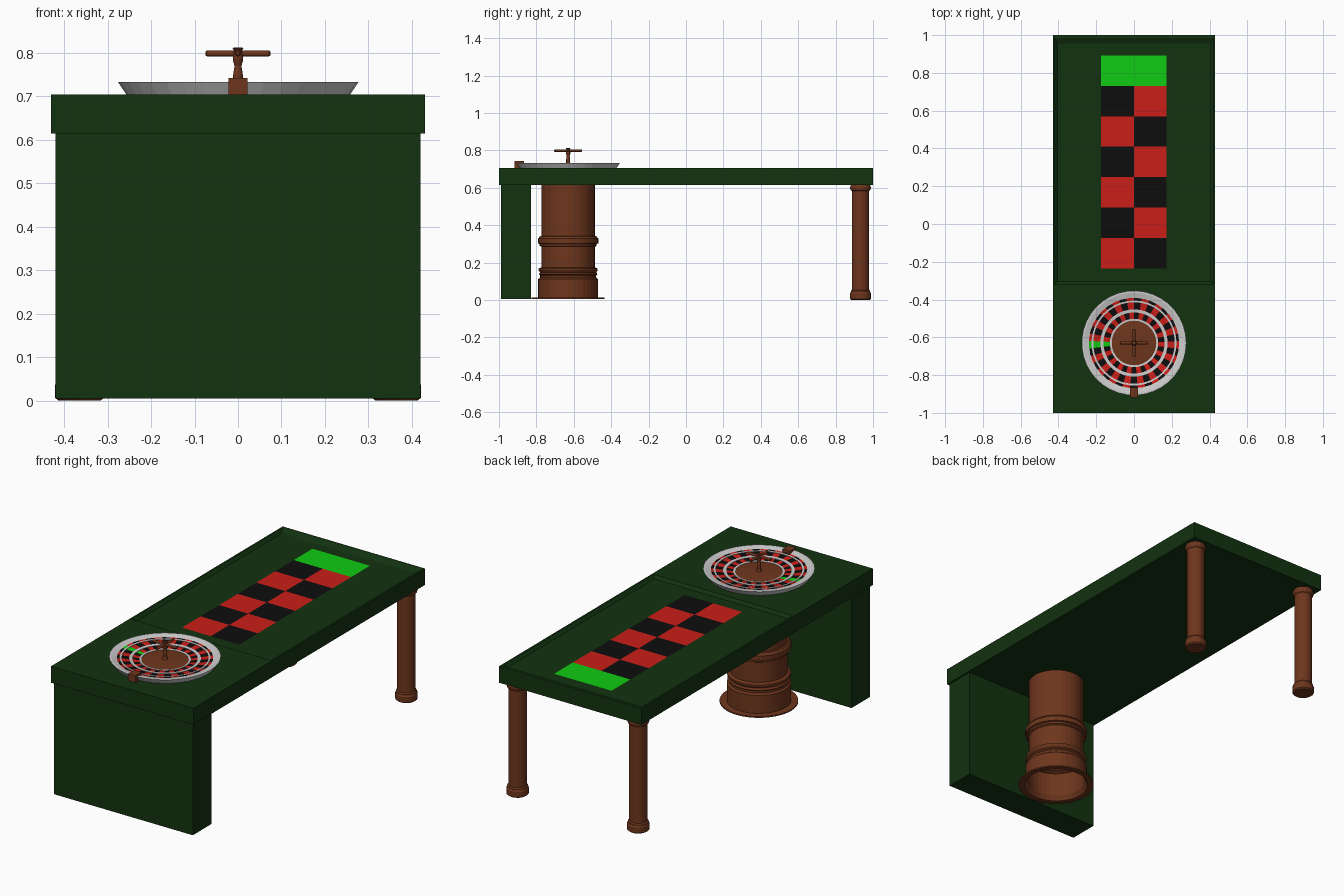
import bpy, bmesh, math

if "Cube" in bpy.data.objects:
    bpy.data.objects.remove(bpy.data.objects["Cube"])

def mat(name, rgb):
    m = bpy.data.materials.new(name)
    m.diffuse_color = (*rgb, 1)
    m.use_nodes = True
    m.node_tree.nodes["Principled BSDF"].inputs["Base Color"].default_value = m.diffuse_color
    return m

FELT = mat("felt_green", (0.006, 0.032, 0.005))
WOOD = mat("brown_wood", (0.156, 0.037, 0.012))
RED = mat("red", (0.6, 0.013, 0.009))
BLACK = mat("black", (0.004, 0.004, 0.004))
LIME = mat("bright_green", (0.005, 0.6, 0.007))

def make(name, verts, faces, mats=(), idx=None):
    me = bpy.data.meshes.new(name)
    me.from_pydata(verts, [], faces)
    for m in mats:
        me.materials.append(m)
    if idx:
        me.polygons.foreach_set("material_index", idx)
    ob = bpy.data.objects.new(name, me)
    bpy.context.collection.objects.link(ob)
    return ob

def box(name, x, y, z, m):
    v = [(a, b, c) for c in z for b in y for a in x]
    f = [(0, 2, 3, 1), (4, 5, 7, 6), (0, 1, 5, 4), (2, 6, 7, 3), (0, 4, 6, 2), (1, 3, 7, 5)]
    return make(name, v, f, [m])

def lathe(name, profile, m=None, at=(0, 0), n=32, cap=False):
    """Spin a bottom-to-top (radius, z) outline around a vertical axis."""
    v = [(at[0] + r * math.cos(2 * math.pi * i / n), at[1] + r * math.sin(2 * math.pi * i / n), z)
         for r, z in profile for i in range(n)]
    f = [(k * n + i, k * n + (i + 1) % n, (k + 1) * n + (i + 1) % n, (k + 1) * n + i)
         for k in range(len(profile) - 1) for i in range(n)]
    if cap:
        k = (len(profile) - 1) * n
        f += [tuple(reversed(range(n))), tuple(range(k, k + n))]
    return make(name, v, f, [m] if m else [])

# table top with a shallow sloped-wall recess for the betting layout
def rect(x, y0, y1, z):
    return [(-x, y0, z), (x, y0, z), (x, y1, z), (-x, y1, z)]

loops = [rect(0.43, -1, 1, 0.615), rect(0.43, -1, 1, 0.705),
         rect(0.42, -0.32, 0.985, 0.705), rect(0.405, -0.305, 0.955, 0.69)]
verts = [p for l in loops for p in l]
faces = [(4 * k + i, 4 * k + (i + 1) % 4, 4 * k + 4 + (i + 1) % 4, 4 * k + 4 + i)
         for k in range(3) for i in range(4)]
make("table_top", verts, faces + [(3, 2, 1, 0), (12, 13, 14, 15)], [FELT])

# front support panel
box("front_panel", (-0.42, 0.42), (-0.99, -0.83), (0.005, 0.616), FELT)

# betting layout: six checkered rows and one bright green end cell
v, f, idx = [], [], []
def cell(x0, x1, y0, y1, m):
    f.append(tuple(range(len(v), len(v) + 4)))
    v.extend([(x0, y0, 0.692), (x1, y0, 0.692), (x1, y1, 0.692), (x0, y1, 0.692)])
    idx.append(m)
step = 0.161
for row in range(6):
    y = -0.235 + row * step
    cell(-0.175, 0, y, y + step, row % 2)
    cell(0, 0.172, y, y + step, 1 - row % 2)
cell(-0.175, 0.172, -0.235 + 6 * step, 0.893, 2)
make("betting_layout", v, f, [RED, BLACK, LIME], idx)

# back legs
leg = [(0.048, 0), (0.056, 0.006), (0.056, 0.036), (0.052, 0.042), (0.052, 0.048), (0.046, 0.054),
       (0.046, 0.582), (0.052, 0.587), (0.055, 0.597), (0.055, 0.605), (0.05, 0.616)]
for side, x in (("left", -0.365), ("right", 0.365)):
    lathe("back_leg_" + side, leg, WOOD, (x, 0.933), 24, True)

# hollow turned pedestal under the wheel
C = (0, -0.63)
pedestal = [(0.15, 0.16), (0.15, 0.03), (0.165, 0.006), (0.195, 0.006), (0.195, 0.013), (0.16, 0.014),
            (0.16, 0.112), (0.15, 0.12), (0.15, 0.132), (0.157, 0.138), (0.15, 0.148), (0.158, 0.16),
            (0.158, 0.168), (0.143, 0.175), (0.143, 0.285), (0.152, 0.29), (0.152, 0.30), (0.161, 0.303),
            (0.161, 0.328), (0.152, 0.34), (0.143, 0.342), (0.143, 0.616)]
lathe("pedestal", pedestal, WOOD, C, 36)

# wheel bowl with raised rings between the pocket tracks
def slope(r):
    return 0.711 + (r - 0.12) * 0.11

N = 37
bowl = [(0.255, 0.700), (0.277, 0.733), (0.266, 0.733)]
for outer, inner in ((0.225, 0.216), (0.178, 0.162), (0.128, 0.118)):
    bowl += [(outer, slope(outer)), (outer, slope(outer) + 0.004),
             (inner, slope(inner) + 0.004), (inner, slope(inner))]
lathe("wheel_bowl", bowl, None, C, N)

# coloured pocket tracks: one green sector, the rest alternating
v, f, idx = [], [], []
for outer, inner in ((0.267, 0.225), (0.216, 0.178), (0.162, 0.128)):
    for s in range(N):
        a0 = math.pi + 0.04 + (s - 0.5) * 2 * math.pi / N
        a1 = a0 + 2 * math.pi / N
        f.append(tuple(range(len(v), len(v) + 4)))
        v += [(r * math.cos(a), C[1] + r * math.sin(a), slope(r) + 0.002)
              for r, a in ((inner, a0), (outer, a0), (outer, a1), (inner, a1))]
        idx.append(2 if s == 0 else s % 2)
make("wheel_pockets", v, f, [RED, BLACK, LIME], idx)

# wheel hub and turret
lathe("wheel_hub", [(0.12, 0.706), (0.12, 0.713), (0.08, 0.716), (0.015, 0.719)], WOOD, C, 36, True)
lathe("turret_post", [(0.016, 0.717), (0.011, 0.728), (0.011, 0.75), (0.008, 0.77), (0.012, 0.785),
                      (0.012, 0.803), (0.008, 0.805), (0.013, 0.81), (0.009, 0.813)], WOOD, C, 16, True)

# crossed turret handles
for name, rot in (("turret_handle_x", (0, math.pi / 2, 0)), ("turret_handle_y", (math.pi / 2, 0, 0))):
    bar = lathe(name, [(0.004, -0.075), (0.007, -0.071), (0.007, 0.071), (0.004, 0.075)], WOOD, n=12, cap=True)
    bar.location = (0, C[1], 0.799)
    bar.rotation_euler = rot

# marker block on the bowl edge
box("wheel_marker", (-0.022, 0.022), (-0.918, -0.866), (0.70, 0.742), WOOD)
